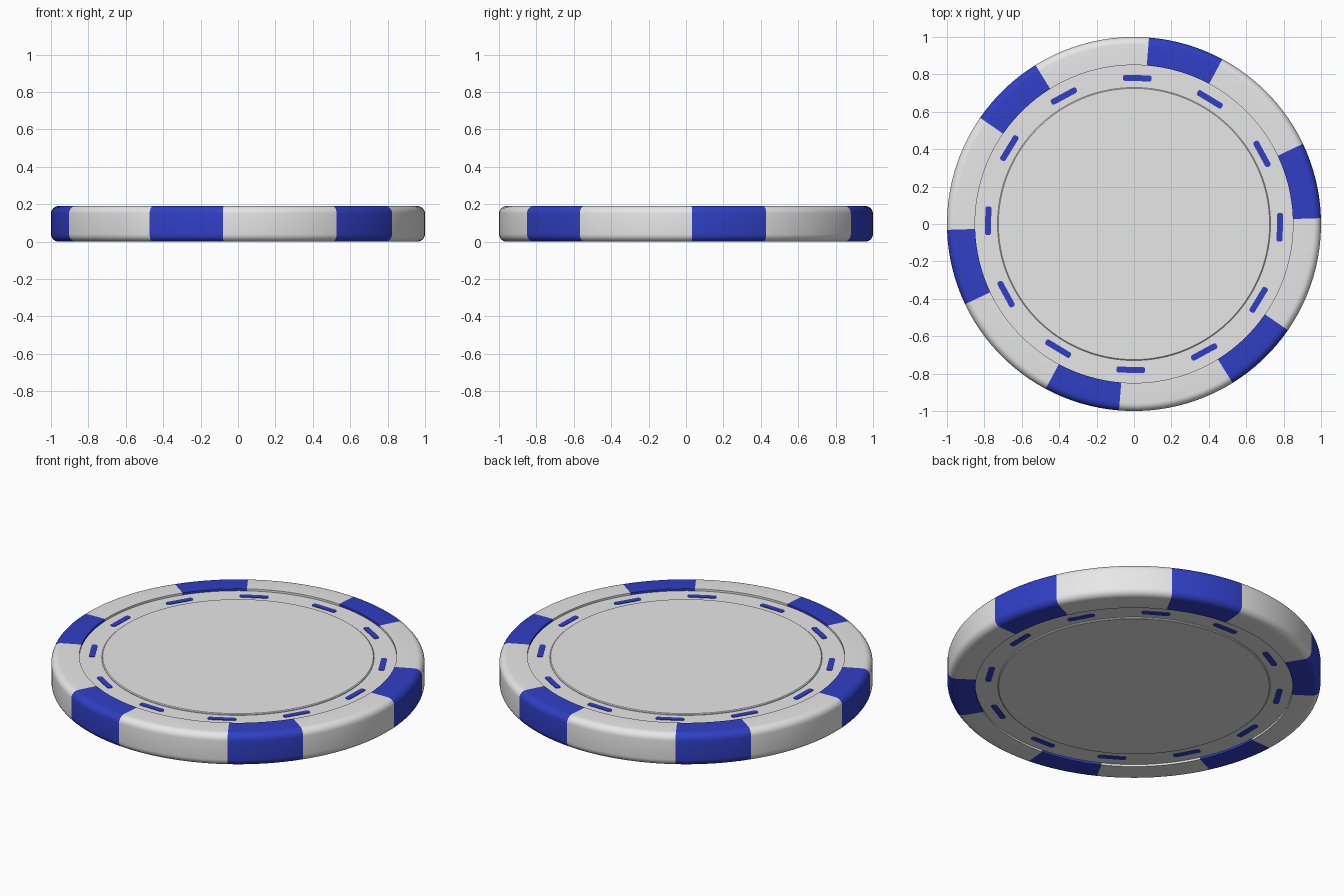
import bpy, bmesh, math

if "Cube" in bpy.data.objects:
    bpy.data.objects.remove(bpy.data.objects["Cube"])

H = 0.19            # chip thickness
MID = H / 2
START, BLUE_W = 1.8, 23.6   # first rim block angle and width in degrees

def material(name, rgb):
    m = bpy.data.materials.new(name)
    m.diffuse_color = (*rgb, 1)
    m.use_nodes = True
    m.node_tree.nodes["Principled BSDF"].inputs["Base Color"].default_value = m.diffuse_color
    return m

WHITE = material("chip_white", (0.80, 0.80, 0.80))
BLUE = material("chip_blue", (0.030, 0.050, 0.56))

# angles around the chip, with cuts exactly on the colour edges
angles, blue_flags = [], []
for k in range(6):
    a = START + 60 * k
    for i in range(8):
        angles.append(a + BLUE_W * i / 8)
        blue_flags.append(True)
    for i in range(12):
        angles.append(a + BLUE_W + (60 - BLUE_W) * i / 12)
        blue_flags.append(False)

def finish(bm, name, mats):
    bmesh.ops.recalc_face_normals(bm, faces=bm.faces[:])
    me = bpy.data.meshes.new(name)
    bm.to_mesh(me)
    bm.free()
    ob = bpy.data.objects.new(name, me)
    bpy.context.collection.objects.link(ob)
    for m in mats:
        me.materials.append(m)
    bpy.context.view_layer.objects.active = ob
    ob.select_set(True)
    bpy.ops.object.shade_smooth_by_angle(angle=math.radians(35))
    ob.select_set(False)
    return ob

def revolve(name, profile, mats, striped=False, closed=True):
    """Spin an (r, z) profile round the z axis."""
    bm = bmesh.new()
    rings = [[bm.verts.new((r * math.cos(math.radians(a)), r * math.sin(math.radians(a)), z))
              for r, z in profile] for a in angles]
    n, m = len(rings), len(profile)
    for i in range(n):
        p, q = rings[i], rings[(i + 1) % n]
        for j in range(m if closed else m - 1):
            k = (j + 1) % m
            f = bm.faces.new((p[j], q[j], q[k], p[k]))
            f.material_index = 1 if striped and blue_flags[i] else 0
    if not closed:  # cap both ends
        bm.faces.new([r[0] for r in rings])
        bm.faces.new([r[-1] for r in rings])
    return finish(bm, name, mats)

# outer rim with rounded edges and six blue blocks
R, STEPS = 0.04, 6
arc = [(math.cos(t), math.sin(t)) for t in (math.pi / 2 * i / STEPS for i in range(STEPS + 1))]
top = [(1 - R + R * c, H - R + R * s) for c, s in arc]
bottom = [(r, H - z) for r, z in reversed(top)]
revolve("outer_rim", [(0.85, 0.0)] + bottom + top + [(0.85, H)], [WHITE, BLUE], striped=True)

# slightly sunken ring that carries the dashes
RING = 0.178
revolve("dash_ring", [(0.72, H - RING), (0.855, H - RING), (0.855, RING), (0.72, RING)], [WHITE])

# centre disc, slightly proud of the ring
DISC = 0.186
revolve("centre_disc", [(0.725, H - DISC), (0.73, H - DISC + 0.004),
                        (0.73, DISC - 0.004), (0.725, DISC)], [WHITE], closed=False)

# blue dashes on both faces: thin plates with rounded corners
def dashes(name, z0, z1):
    bm = bmesh.new()
    L, W, C = 0.077, 0.016, 0.012
    outline = []
    for sx, sy, a0 in ((1, 1, 0), (-1, 1, 90), (-1, -1, 180), (1, -1, 270)):
        for i in range(5):
            t = math.radians(a0 + 22.5 * i)
            outline.append((sx * (L - C) + C * math.cos(t), sy * (W - C) + C * math.sin(t)))
    for k in range(12):
        a = math.radians(30 * k - 1.3)
        c, s = math.cos(a), math.sin(a)
        lo, hi = [[bm.verts.new(((0.78 + v) * c - u * s, (0.78 + v) * s + u * c, z))
                   for u, v in outline] for z in (z0, z1)]
        bm.faces.new(lo)
        bm.faces.new(hi)
        for i in range(len(lo)):
            j = (i + 1) % len(lo)
            bm.faces.new((lo[i], lo[j], hi[j], hi[i]))
    finish(bm, name, [BLUE])

dashes("top_dashes", RING - 0.003, RING + 0.003)
dashes("bottom_dashes", H - RING - 0.003, H - RING + 0.003)
